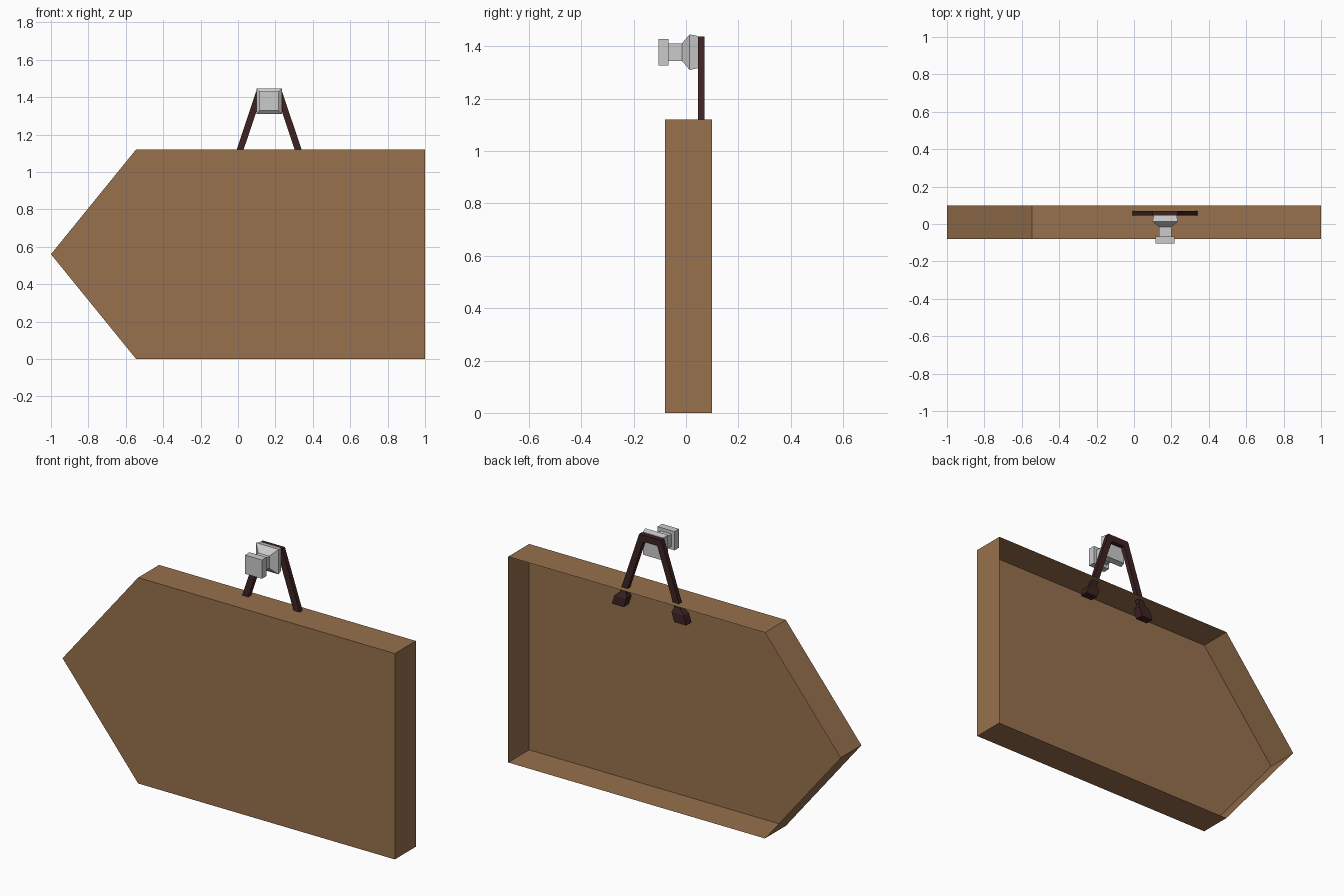
import bpy, bmesh

if "Cube" in bpy.data.objects:
    bpy.data.objects.remove(bpy.data.objects["Cube"])


def material(name, rgb):
    m = bpy.data.materials.new(name)
    m.diffuse_color = (*rgb, 1)
    m.use_nodes = True
    m.node_tree.nodes["Principled BSDF"].inputs["Base Color"].default_value = m.diffuse_color
    return m


WOOD = material("wood_brown", (0.31, 0.165, 0.075))
STRAP = material("dark_strap", (0.048, 0.017, 0.017))
GREY = material("light_grey", (0.6, 0.6, 0.6))


def loft(name, rings, mat, cap_start=True, cap_end=True):
    """Skin a stack of matching point rings."""
    bm = bmesh.new()
    vs = [[bm.verts.new(p) for p in ring] for ring in rings]
    n = len(vs[0])
    for a, b in zip(vs, vs[1:]):
        for i in range(n):
            j = (i + 1) % n
            bm.faces.new((a[i], a[j], b[j], b[i]))
    if cap_start:
        bm.faces.new(vs[0][::-1])
    if cap_end:
        bm.faces.new(vs[-1])
    bmesh.ops.recalc_face_normals(bm, faces=bm.faces)
    me = bpy.data.meshes.new(name)
    bm.to_mesh(me)
    bm.free()
    me.materials.append(mat)
    ob = bpy.data.objects.new(name, me)
    bpy.context.collection.objects.link(ob)
    return ob


# Pointed board: thin sheet shell, open at the back
outline = [(-1, 0.56), (-0.545, 0), (1, 0), (1, 1.12), (-0.545, 1.12)]
loft("board_shell", [[(x, y, z) for x, z in outline] for y in (-0.08, 0.1)],
     WOOD, cap_end=False)

# A-shaped hanger, legs pass through the top of the board
CX, SLOPE, TOP = 0.1665, 0.335, 1.437
Y0, Y1 = 0.045, 0.07


def leg_x(z, inset=0.0):
    return 0.067 + (TOP - z) * SLOPE - inset


foot_top = 1.085
half = [(leg_x(foot_top), foot_top), (leg_x(TOP), TOP)]
inner = [(leg_x(TOP - 0.036, 0.037), TOP - 0.036), (leg_x(foot_top, 0.037), foot_top)]
hanger = ([(CX - x, z) for x, z in half] + [(CX + x, z) for x, z in half[::-1]]
          + [(CX + x, z) for x, z in inner[::-1]] + [(CX - x, z) for x, z in inner])
loft("hanger", [[(x, y, z) for x, z in hanger] for y in (Y0, Y1)], STRAP)

# Flared feet below the top wall
for side, label in ((-1, "left"), (1, "right")):
    rings = []
    for z, hx, hy in ((1.095, 0.018, 0.0125), (1.07, 0.036, 0.023), (1.02, 0.036, 0.023)):
        cx, cy = CX + side * leg_x(z, 0.0185), (Y0 + Y1) / 2
        rings.append([(cx + a * hx, cy + b * hy, z)
                      for a, b in ((-1, -1), (1, -1), (1, 1), (-1, 1))])
    loft("hanger_foot_" + label, rings, STRAP)

# Square knob: front plate, neck, flared base
profile = [(-0.105, 0.051), (-0.066, 0.051), (-0.066, 0.033), (-0.016, 0.033),
           (0.014, 0.068), (0.045, 0.0615)]
loft("knob", [[(CX + a * r, y, 1.378 + b * r)
               for a, b in ((-1, -1), (1, -1), (1, 1), (-1, 1))]
              for y, r in profile], GREY)
